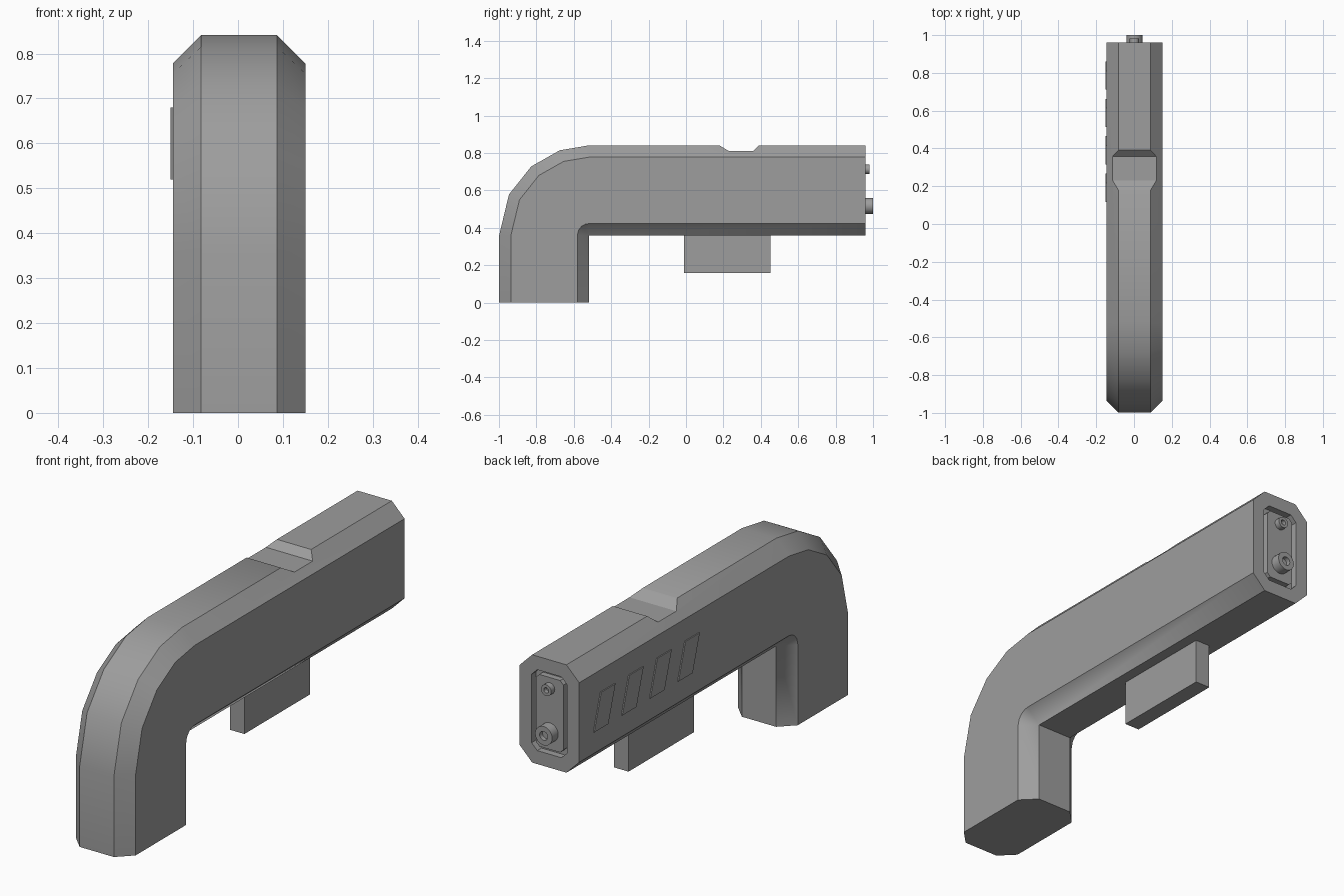
import bpy, bmesh
from math import sin, cos, radians, pi
from mathutils import Matrix

if "Cube" in bpy.data.objects:
    bpy.data.objects.remove(bpy.data.objects["Cube"])

CX = 0.0025           # body centre line in x
HALF, CH, DEEP = 0.1475, 0.063, 0.481  # half width, chamfer, section depth
PY, PZ, END = -0.518, 0.36, 0.96       # bend pivot and tail end

dark_grey = bpy.data.materials.new("dark_grey")
dark_grey.diffuse_color = (0.34, 0.34, 0.34, 1)
dark_grey.use_nodes = True
dark_grey.node_tree.nodes["Principled BSDF"].inputs["Base Color"].default_value = dark_grey.diffuse_color


def finish(name, bm):
    bmesh.ops.recalc_face_normals(bm, faces=bm.faces[:])
    me = bpy.data.meshes.new(name)
    bm.to_mesh(me)
    bm.free()
    me.materials.append(dark_grey)
    ob = bpy.data.objects.new(name, me)
    bpy.context.collection.objects.link(ob)
    return ob


def activate(ob):
    bpy.ops.object.select_all(action='DESELECT')
    ob.select_set(True)
    bpy.context.view_layer.objects.active = ob


def smooth(ob):
    activate(ob)
    bpy.ops.object.shade_smooth_by_angle(angle=radians(30))


def inset_push(bm, face, inset, push):
    """Inset a face, then extrude it along y; returns the moved face."""
    bmesh.ops.inset_region(bm, faces=[face], thickness=inset, use_even_offset=True)
    face = bmesh.ops.extrude_discrete_faces(bm, faces=[face])['faces'][0]
    bmesh.ops.translate(bm, verts=face.verts[:], vec=(0, push, 0))
    return face


def prism(name, profile, x0, x1):
    """Extrude a (y, z) profile from x0 to x1."""
    bm = bmesh.new()
    f = bm.faces.new([bm.verts.new((x0, y, z)) for y, z in profile])
    new = bmesh.ops.extrude_face_region(bm, geom=[f])['geom']
    bmesh.ops.translate(bm, vec=(x1 - x0, 0, 0),
                        verts=[v for v in new if isinstance(v, bmesh.types.BMVert)])
    return finish(name, bm)


# Body: chamfered section swept up, round the bend and along to the tail
a = HALF - CH
section = [(-a, 0), (a, 0), (HALF, CH), (HALF, DEEP - CH),
           (a, DEEP), (-a, DEEP), (-HALF, DEEP - CH), (-HALF, CH)]
stations = [(0, 0, -PZ)] + [(t, 0, 0) for t in (0, 27, 50, 71, 90)] + [(90, END - PY, 0)]
bm = bmesh.new()
rings = []
for t, dy, dz in stations:
    c, s = cos(radians(t)), sin(radians(t))
    rings.append([bm.verts.new((CX + x, PY - r * c + dy, PZ + r * s + dz))
                  for x, r in section])
for r0, r1 in zip(rings, rings[1:]):
    for i in range(8):
        j = (i + 1) % 8
        bm.faces.new((r0[i], r0[j], r1[j], r1[i]))
bm.faces.new(rings[0])
bm.faces.new(rings[-1])
bmesh.ops.remove_doubles(bm, verts=bm.verts[:], dist=1e-5)
bmesh.ops.recalc_face_normals(bm, faces=bm.faces[:])

# Tail: groove around a connector plate
tail = max(bm.faces, key=lambda f: f.calc_center_median().y)
tail = inset_push(bm, tail, 0.06, -0.03)
inset_push(bm, tail, 0.02, 0.027)
body = finish("body", bm)

# Notch across the top
cutter = prism("notch_cutter", [(0.125, 0.87), (0.18, 0.84), (0.23, 0.81),
                                (0.358, 0.81), (0.39, 0.84), (0.422, 0.87)], -0.3, 0.3)
cutter.hide_render = True
mod = body.modifiers.new("notch", 'BOOLEAN')
mod.operation, mod.solver, mod.object = 'DIFFERENCE', 'EXACT', cutter
activate(body)
bpy.ops.object.modifier_apply(modifier="notch")
bpy.data.objects.remove(cutter)
smooth(body)

# Block under the arm
prism("under_block", [(-0.01, 0.158), (0.453, 0.158), (0.453, 0.365), (-0.01, 0.365)],
      CX - 0.036, CX + 0.036)

# Slanted plates on the left side
for i in range(4):
    y = 0.861 - 0.198 * i
    prism(f"side_plate_{i + 1}", [(y - 0.1, 0.52), (y, 0.52), (y - 0.05, 0.68),
                                  (y - 0.15, 0.68)], -0.15, -0.14)

# Hollow connectors on the tail
for name, z, rad, hole, tip in (("large_connector", 0.517, 0.042, 0.02, 1.0),
                                ("small_connector", 0.713, 0.025, 0.012, 0.982)):
    bm = bmesh.new()
    base = 0.945
    bmesh.ops.create_cone(bm, cap_ends=True, segments=24, radius1=rad, radius2=rad,
                          depth=tip - base,
                          matrix=Matrix.Translation((CX, (tip + base) / 2, z))
                          @ Matrix.Rotation(pi / 2, 4, 'X'))
    top = max(bm.faces, key=lambda f: f.calc_center_median().y)
    inset_push(bm, top, rad - hole, -0.02)
    smooth(finish(name, bm))
